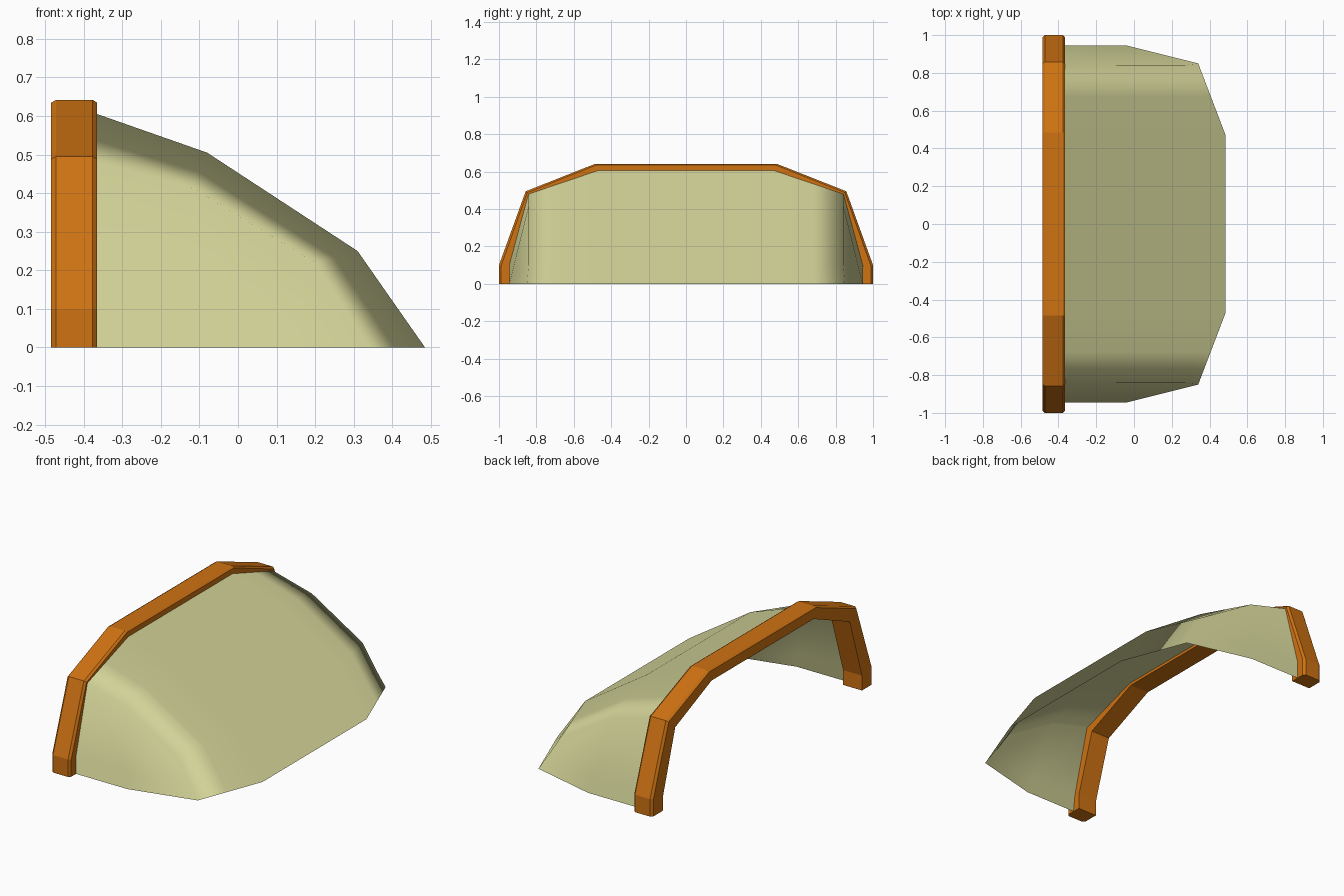
import bpy, bmesh
from mathutils import Vector

if "Cube" in bpy.data.objects:
    bpy.data.objects.remove(bpy.data.objects["Cube"])


def material(name, rgb):
    m = bpy.data.materials.new(name)
    m.diffuse_color = (*rgb, 1)
    m.use_nodes = True
    m.node_tree.nodes["Principled BSDF"].inputs["Base Color"].default_value = m.diffuse_color
    return m


orange = material("orange frame", (0.62, 0.17, 0.006))
glass = material("pale olive glass", (0.68, 0.68, 0.33))


def finish(bm, name, mat):
    mesh = bpy.data.meshes.new(name)
    bm.to_mesh(mesh)
    bm.free()
    mesh.materials.append(mat)
    obj = bpy.data.objects.new(name, mesh)
    bpy.context.collection.objects.link(obj)
    return obj


# Arched frame: a chamfered section swept round the arch, deep enough to grip the glass
outer = [(1, 0), (1, 0.10), (0.857, 0.495), (0.485, 0.642)]
inner = [(0.90, 0), (0.90, 0.085), (0.79, 0.435), (0.462, 0.577)]
mirrored = lambda pts: pts + [(-y, z) for y, z in reversed(pts)]
section = [(-0.485, 1), (-0.485, 0.12), (-0.472, 0), (-0.377, 0), (-0.365, 0.12), (-0.365, 1)]
bm = bmesh.new()
loops = []
for (yo, zo), (yi, zi) in zip(mirrored(outer), mirrored(inner)):
    loops.append([bm.verts.new((x, yo + (yi - yo) * t, zo + (zi - zo) * t)) for x, t in section])
for a, b in zip(loops, loops[1:]):
    for i in range(len(section)):
        j = (i + 1) % len(section)
        bm.faces.new((a[i], a[j], b[j], b[i]))
bm.faces.new(loops[0])
bm.faces.new(loops[-1])
bmesh.ops.recalc_face_normals(bm, faces=bm.faces)
finish(bm, "arch_frame", orange)

# Windscreen: rows run from the arch forward and down to the rim
top = [(-0.365, 0.472, 0.605), (-0.08, 0.47, 0.505), (0.31, 0.47, 0.25), (0.44, 0.47, 0.064), (0.485, 0.47, 0)]
fold = [(-0.365, 0.842, 0.48), (-0.12, 0.842, 0.415), (0.20, 0.842, 0.22), (0.28, 0.842, 0.095), (0.34, 0.85, 0)]
side = [(-0.365, 0.945, 0.10), (-0.055, 0.925, 0.08)]
rim = [(-0.365, 0.945, 0), (-0.04, 0.945, 0)]
mid = [Vector(a).lerp(Vector(b), 0.55) for a, b in zip(top, fold)]


def shell(name, facing, depth):
    """One skin of the glass; facing 1 looks outward, -1 looks inward."""
    bm = bmesh.new()
    normals = []

    def add(points, s, normal):
        n = Vector((normal[0], s * normal[1], normal[2])).normalized()
        column = []
        for p in points:
            x, y, z = p
            # the two skins meet along the rim at z = 0
            d = depth if z > 0 else 0
            column.append(bm.verts.new((x - n.x * d, s * y - n.y * d, z - n.z * d)))
            normals.append(n * facing)
        return column

    def quad(*v):
        f = bm.faces.new(v)
        f.normal_update()
        if f.normal.z * facing < 0:
            f.normal_flip()
        f.smooth = True

    tops = {}
    for s in (-1, 1):
        t = add(top, s, (0.57, 0, 0.82))
        m = add(mid, s, (0.57, 0.05, 0.82))
        f = add(fold, s, (0.25, 0.85, 0.45))
        a = add(side, s, (0.1, 0.96, 0.25))
        r = add(rim, s, (0.1, 0.96, 0.25))
        tops[s] = t
        for p, q in ((t, m), (m, f)):
            for i in range(4):
                quad(p[i], p[i + 1], q[i + 1], q[i])
        # side wall and its lower flange
        quad(f[0], f[1], a[1], a[0])
        quad(f[1], f[2], f[3], a[1])
        quad(a[0], a[1], r[1], r[0])
        quad(a[1], f[3], f[4], r[1])
    for i in range(4):
        quad(tops[-1][i], tops[-1][i + 1], tops[1][i + 1], tops[1][i])
    skin = finish(bm, name, glass)
    # even shading over the large panel
    skin.data.normals_split_custom_set_from_vertices(normals)


shell("windscreen_outside", 1, 0)
shell("windscreen_inside", -1, 0.012)
